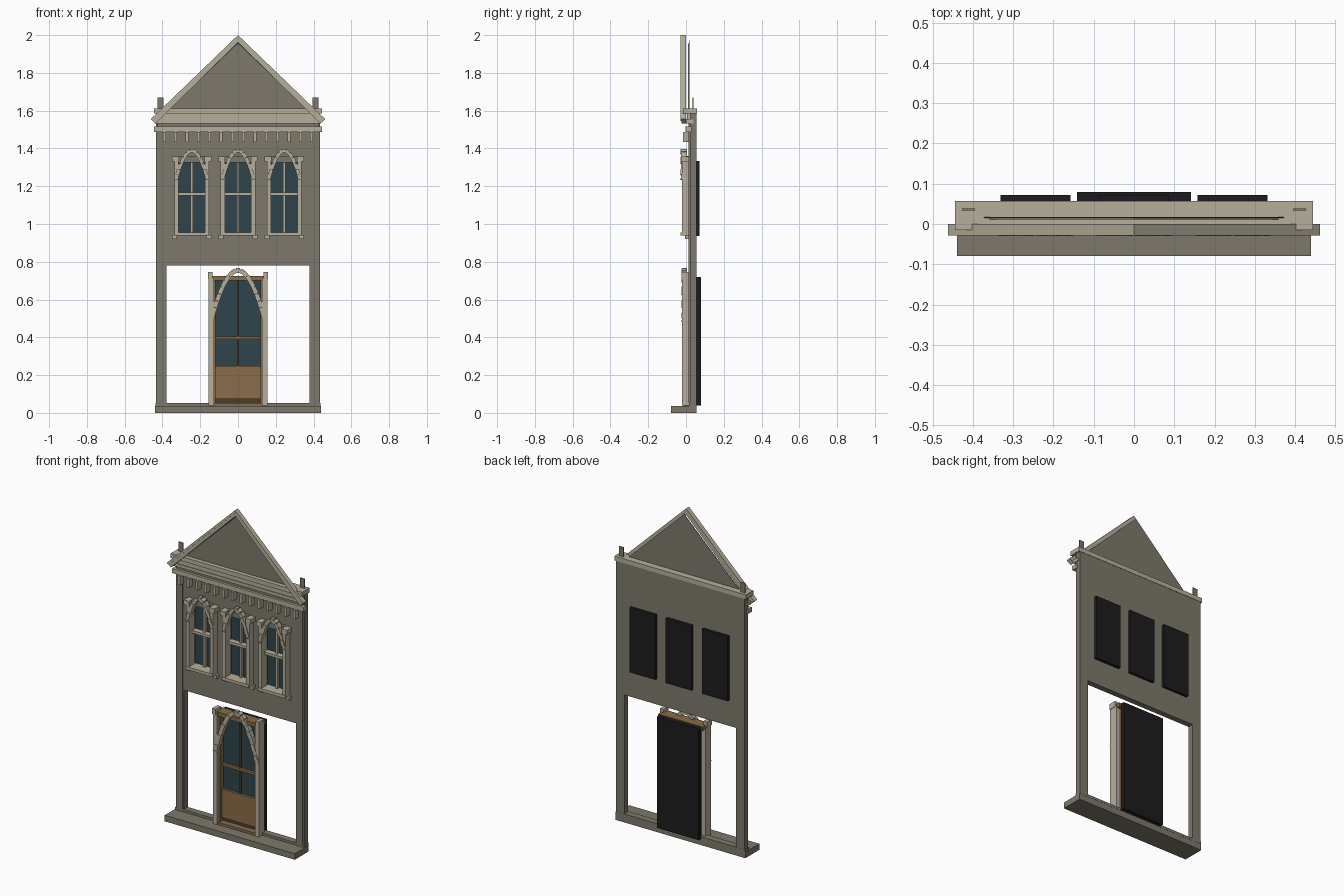
import bpy, bmesh, math
from mathutils import Matrix, Vector

old = bpy.data.objects.get("Cube")
if old:
    bpy.data.objects.remove(old, do_unlink=True)


def material(name, *rgb):
    m = bpy.data.materials.new(name)
    m.use_nodes = True
    m.diffuse_color = (*rgb, 1)
    bsdf = next(n for n in m.node_tree.nodes if n.type == 'BSDF_PRINCIPLED')
    bsdf.inputs["Base Color"].default_value = (*rgb, 1)
    return m


WALL = material("grey stone", 0.205, 0.19, 0.145)
TRIM = material("pale stone", 0.47, 0.43, 0.33)
GLASS = material("teal glass", 0.028, 0.06, 0.072)
WOOD = material("brown wood", 0.25, 0.15, 0.065)
DARK = material("dark wood", 0.07, 0.045, 0.025)
BLACK = material("black backing", 0.012, 0.012, 0.012)


def finish(name, bm, mat):
    bmesh.ops.recalc_face_normals(bm, faces=bm.faces)
    me = bpy.data.meshes.new(name)
    bm.to_mesh(me)
    bm.free()
    me.materials.append(mat)
    ob = bpy.data.objects.new(name, me)
    bpy.context.collection.objects.link(ob)
    return ob


def add_box(bm, centre, size, angle=0):
    m = (Matrix.Translation(centre) @ Matrix.Rotation(angle, 4, 'Y')
         @ Matrix.Diagonal((*size, 1)))
    bmesh.ops.create_cube(bm, size=1, matrix=m)


def boxes(name, mat, *bounds):
    """Boxes given as x0, x1, y0, y1, z0, z1."""
    bm = bmesh.new()
    for x0, x1, y0, y1, z0, z1 in bounds:
        add_box(bm, ((x0 + x1) / 2, (y0 + y1) / 2, (z0 + z1) / 2),
                (x1 - x0, y1 - y0, z1 - z0))
    return finish(name, bm, mat)


def pair(name, mat, cx, a, b, *rest):
    """Two boxes mirrored about x = cx."""
    return boxes(name, mat, (cx + a, cx + b, *rest), (cx - b, cx - a, *rest))


def plate(name, mat, y0, y1, *loops):
    """Flat outline in x, z with holes, given thickness in y."""
    bm = bmesh.new()
    for loop in loops:
        vs = [bm.verts.new((x, y0, z)) for x, z in loop]
        for i, v in enumerate(vs):
            bm.edges.new((v, vs[i - 1]))
    bmesh.ops.triangle_fill(bm, edges=bm.edges[:], use_beauty=True,
                            normal=(0, -1, 0))
    out = bmesh.ops.extrude_face_region(bm, geom=bm.faces[:],
                                        use_keep_orig=True)
    verts = [g for g in out["geom"] if isinstance(g, bmesh.types.BMVert)]
    bmesh.ops.translate(bm, verts=verts, vec=(0, y1 - y0, 0))
    return finish(name, bm, mat)


def rect(x0, x1, z0, z1):
    return [(x0, z0), (x1, z0), (x1, z1), (x0, z1)]


def arch(name, cx, half, base, rise, y0, y1, thick, count):
    """Separate wedge stones following a parabola."""
    def point(i):
        a = math.pi * (i / count - 0.5)
        return Vector((cx + half * math.sin(a), 0, base + rise * math.cos(a) ** 2))
    bm = bmesh.new()
    for i in range(count):
        p, q = point(i), point(i + 1)
        d, mid = q - p, (p + q) / 2
        step = 0.004 * (i % 2)
        add_box(bm, (mid.x, (y0 + step + y1) / 2, mid.z),
                (d.length * 0.98, y1 - y0 - step, thick), -math.atan2(d.z, d.x))
    return finish(name, bm, TRIM)


# Wall, base and corner strips
WINDOWS = {"left": 0.245, "middle": 0, "right": -0.245}
W, SILL, HEAD = 0.073, 0.94, 1.33
holes = [rect(c - W, c + W, SILL, HEAD) for c in WINDOWS.values()]
plate("wall", WALL, 0.02, 0.055, rect(-0.435, 0.435, 0, 1.59),
      rect(-0.378, 0.378, 0.05, 0.78), *holes)
boxes("base_step", WALL, (-0.44, 0.44, -0.08, 0.055, 0, 0.037))
boxes("base_lip", WALL, (-0.437, 0.437, 0.015, 0.056, 0.037, 0.052))
pair("corner_strips", WALL, 0, 0.385, 0.425, 0.014, 0.02, 0.052, 1.49)
pair("corner_posts", WALL, 0, 0.395, 0.427, 0.034, 0.039, 1.6, 1.67)

# Cornice with corbels
boxes("cornice_top", TRIM, (-0.445, 0.445, -0.015, 0.057, 1.585, 1.612))
boxes("cornice_frieze", TRIM, (-0.425, 0.425, 0.005, 0.04, 1.55, 1.585))
boxes("cornice_band", TRIM, (-0.44, 0.44, 0, 0.04, 1.533, 1.552))
boxes("cornice_recess", WALL, (-0.425, 0.425, 0.012, 0.03, 1.515, 1.533))
boxes("cornice_lower", TRIM, (-0.445, 0.445, -0.002, 0.03, 1.487, 1.515))
boxes("corbels", TRIM, *[(x - 0.008, x + 0.008, -0.015, 0.021, 1.433, 1.487)
                         for x in (0.06 * (i - 6.5) for i in range(14))])

# Gable
plate("gable_panel", WALL, 0.011, 0.015, [(-0.372, 1.6), (0.372, 1.6), (0, 1.955)])
plate("gable_edge", GLASS, 0.0152, 0.0165, [(-0.385, 1.6), (0.385, 1.6), (0, 1.972)])
plate("gable_back", WALL, 0.0167, 0.018, [(-0.385, 1.6), (0.385, 1.6), (0, 1.972)])
plate("gable_rake", TRIM, -0.025, 0, [
    (0, 2), (0.462, 1.555), (0.437, 1.532), (0, 1.962), (-0.437, 1.532), (-0.462, 1.555)])
plate("gable_rake_ridge", TRIM, -0.029, -0.025, [
    (0, 2), (0.462, 1.555), (0.452, 1.546), (0, 1.983), (-0.452, 1.546), (-0.462, 1.555)])

# Upper windows
for side, c in WINDOWS.items():
    n = side + "_window_"
    boxes(n + "glass", GLASS, (c - W, c + W, 0.04, 0.055, SILL, HEAD))
    boxes(n + "backing", BLACK, (c - 0.087, c + 0.087, 0.055, 0.072, SILL - 0.003, HEAD + 0.003))
    pair(n + "jambs", TRIM, c, 0.07, 0.092, -0.022, 0.025, SILL, HEAD)
    pair(n + "caps", TRIM, c, 0.068, 0.104, -0.026, 0.021, HEAD, 1.358)
    pair(n + "feet", TRIM, c, 0.078, 0.104, -0.004, 0.021, 0.92, 0.942)
    boxes(n + "sill", TRIM, (c - 0.092, c + 0.092, -0.028, 0.04, 0.938, 0.956))
    boxes(n + "bars", TRIM, (c - 0.006, c + 0.006, 0.022, 0.04, SILL, HEAD),
          (c - W, c + W, 0.005, 0.04, 1.152, 1.168))
    boxes(n + "lintel", WALL, (c - 0.07, c + 0.07, 0, 0.021, HEAD - 0.004, 1.36))
    arch(n + "arch", c, 0.084, 1.235, 0.155, -0.03, 0.005, 0.02, 15)

# Doorway stonework
pair("door_posts", TRIM, 0, 0.128, 0.155, -0.02, 0.035, 0.04, 0.715)
pair("door_post_caps", TRIM, 0, 0.134, 0.158, -0.024, 0.025, 0.71, 0.745)
arch("door_arch", 0, 0.143, 0.485, 0.27, -0.025, 0.006, 0.024, 23)

# Door
boxes("door_beam", WOOD, (-0.15, 0.15, -0.012, 0.055, 0.7, 0.725))
pair("door_stiles", WOOD, 0, 0.12, 0.13, 0, 0.055, 0.04, 0.7)
boxes("door_threshold", WOOD, (-0.128, 0.128, -0.012, 0.055, 0.037, 0.052))
boxes("door_lower_gap", DARK, (-0.12, 0.12, 0.025, 0.05, 0.052, 0.075))
boxes("door_lower_panel", WOOD, (-0.12, 0.12, 0.015, 0.05, 0.073, 0.247))
boxes("door_glass", GLASS, (-0.12, 0.12, 0.03, 0.05, 0.247, 0.7))
boxes("door_rail", WOOD, (-0.12, 0.12, 0.015, 0.03, 0.39, 0.405))
boxes("door_mullion", DARK, (-0.004, 0.004, 0.022, 0.03, 0.247, 0.7))
boxes("door_backing", BLACK, (-0.141, 0.141, 0.055, 0.08, 0.04, 0.72))
